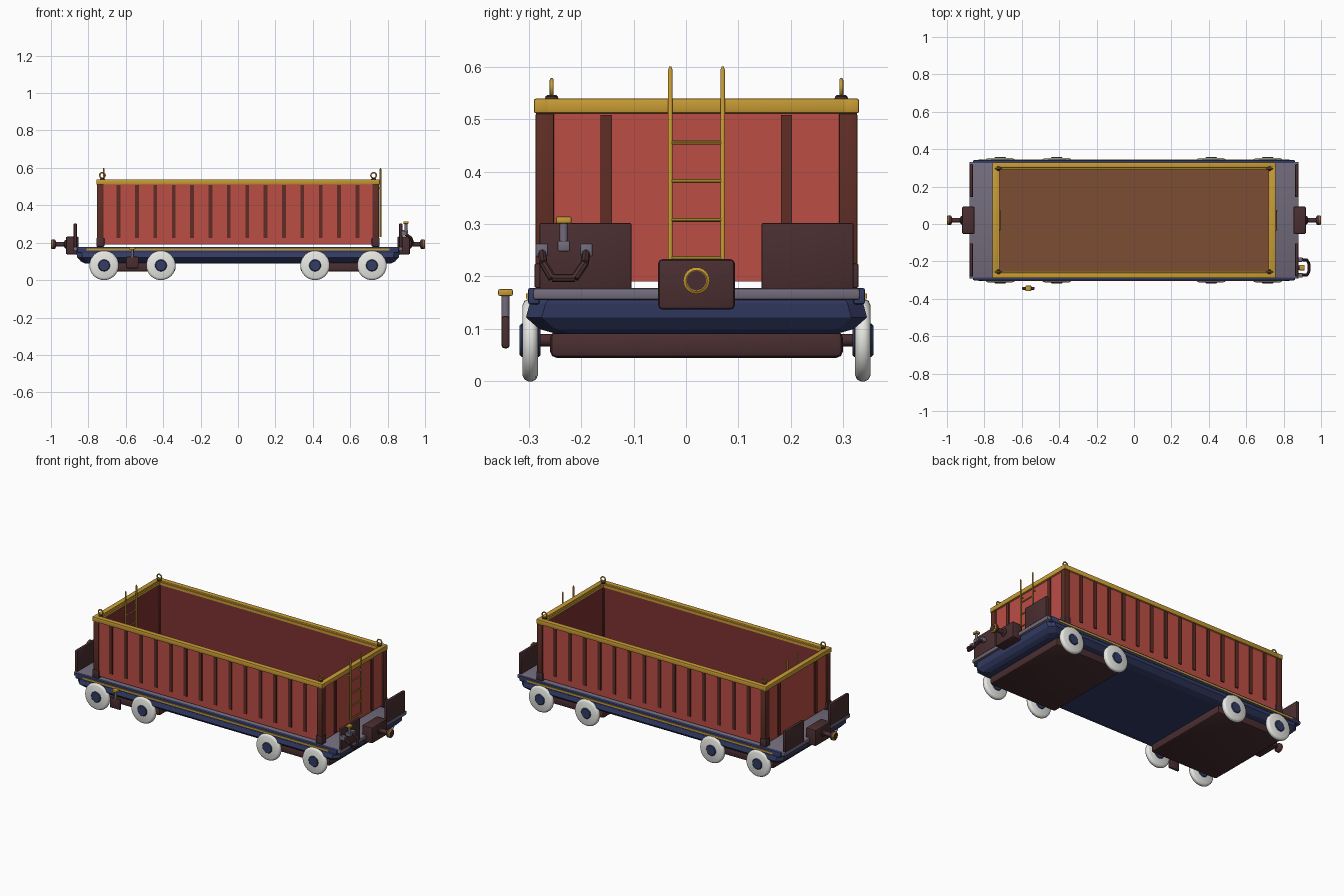
import bpy, bmesh, math
from mathutils import Vector, Matrix

if "Cube" in bpy.data.objects:
    bpy.data.objects.remove(bpy.data.objects["Cube"])

C = 0.02  # wagon centreline in y


def material(name, r, g, b):
    m = bpy.data.materials.new(name)
    m.use_nodes = True
    m.diffuse_color = (r, g, b, 1)
    m.node_tree.nodes["Principled BSDF"].inputs["Base Color"].default_value = (r, g, b, 1)
    return m


RED = material("wall red", .50, .075, .06)
INNER = material("inner dark red", .21, .03, .03)
RIB = material("rib brown", .115, .027, .018)
FLOOR = material("floor brown", .20, .075, .033)
GOLD = material("gold", .58, .33, .035)
DARK = material("dark brown", .068, .027, .03)
BLUE = material("navy blue", .034, .045, .13)
GREY = material("deck grey", .17, .15, .20)
WHITE = material("wheel white", .80, .80, .77)


def finish(name, bm, mat, smooth=False):
    bmesh.ops.recalc_face_normals(bm, faces=bm.faces)
    me = bpy.data.meshes.new(name)
    bm.to_mesh(me)
    bm.free()
    me.materials.append(mat)
    ob = bpy.data.objects.new(name, me)
    bpy.context.collection.objects.link(ob)
    if smooth:
        bpy.context.view_layer.objects.active = ob
        ob.select_set(True)
        bpy.ops.object.shade_smooth_by_angle(angle=math.radians(40))
        ob.select_set(False)
    return ob


def box(name, x, y, z, mat, bevel=0.0):
    """Box from (low, high) pairs."""
    bm = bmesh.new()
    bmesh.ops.create_cube(bm, size=1)
    for v in bm.verts:
        v.co = [(r[0] + r[1]) / 2 + c * (r[1] - r[0]) for c, r in zip(v.co, (x, y, z))]
    if bevel:
        bmesh.ops.bevel(bm, geom=bm.edges[:], offset=bevel, segments=2, profile=.5, affect='EDGES')
    return finish(name, bm, mat, bool(bevel))


def around(c, h):
    return (c - h, c + h)


def lathe(name, profile, place, axis, mat, sides=24):
    """Spin (offset, radius) points around an axis through a point."""
    bm = bmesh.new()
    turn = Vector((0, 0, 1)).rotation_difference(Vector(axis)).to_matrix().to_4x4()
    rings = []
    for d, r in profile:
        rings.append([bm.verts.new((r * math.cos(i * math.tau / sides),
                                    r * math.sin(i * math.tau / sides), d)) for i in range(sides)])
    for a, b in zip(rings, rings[1:]):
        for i in range(sides):
            j = (i + 1) % sides
            bm.faces.new((a[i], a[j], b[j], b[i]))
    bm.faces.new(rings[0])
    bm.faces.new(rings[-1])
    bm.transform(Matrix.Translation(place) @ turn)
    return finish(name, bm, mat, True)


def rod(name, a, b, r, mat, sides=12):
    a, b = Vector(a), Vector(b)
    return lathe(name, [(0, r), ((b - a).length, r)], a, (b - a).normalized(), mat, sides)


def loft(name, levels, mat, cut):
    """Stack of corner-cut rectangles (z, half x, half y)."""
    bm = bmesh.new()
    rings = []
    for z, hx, hy in levels:
        pts = []
        for sx, sy in ((1, 1), (-1, 1), (-1, -1), (1, -1)):
            pair = [(sx * hx, sy * (hy - cut)), (sx * (hx - cut), sy * hy)]
            pts += pair if sx * sy > 0 else pair[::-1]
        rings.append([bm.verts.new((px, py + C, z)) for px, py in pts])
    for a, b in zip(rings, rings[1:]):
        for i in range(8):
            j = (i + 1) % 8
            bm.faces.new((a[i], a[j], b[j], b[i]))
    bm.faces.new(rings[0])
    bm.faces.new(rings[-1])
    return finish(name, bm, mat)


# Chassis hull, deck and underframes
loft("chassis_hull", [(.09, .82, .265), (.10, .84, .30), (.122, .86, .325),
                      (.148, .865, .318), (.160, .865, .31)], BLUE, .03)
box("deck", (-.88, .88), around(C, .312), (.155, .178), GREY, .006)
for s in (-1, 1):
    side = "left" if s > 0 else "right"
    box(side + "_bogie_frame", around(s * .56, .225), around(C, .279), (.045, .095), DARK, .012)
    box(("back" if s > 0 else "front") + "_side_rail", (-.86, .86),
        around(C + s * .310, .011), (.147, .178), BLUE, .004)
    box(("back" if s > 0 else "front") + "_stripe", (-.81, .81),
        around(C + s * .321, .004), (.158, .168), GOLD)

# Wheels with hubs and axles
for x in (-.716, -.412, .412, .716):
    rod("axle", (x, C - .3, .0785), (x, C + .3, .0785), .012, DARK)
    for s in (-1, 1):
        spot = (x, C + s * .317, .0785)
        lathe("wheel", [(-.015, .066), (-.011, .075), (-.004, .0785), (.004, .0785),
                        (.011, .075), (.015, .066)], spot, (0, s, 0), WHITE, 32)
        lathe("wheel_hub", [(-.02, .028), (-.016, .032), (.016, .032), (.02, .028)],
              spot, (0, s, 0), BLUE, 16)

# Open container: floor, walls with dark lining, ribs, rim
box("floor", around(0, .74), around(C, .295), (.19, .205), FLOOR)
for s in (-1, 1):
    box("side_wall", around(0, .743), around(C + s * .291, .009), (.19, .515), RED)
    box("side_lining", around(0, .735), around(C + s * .280, .002), (.2, .515), INNER)
    box("end_wall", around(s * .737, .008), around(C, .30), (.19, .515), RED)
    box("end_lining", around(s * .727, .002), around(C, .281), (.2, .515), INNER)
    for i in range(14):
        box("side_rib", around((i - 6.5) * .0982, .010), around(C + s * .3, .006), (.225, .509), RIB)
    for y in (-.172, .172):
        box("end_rib", around(s * .745, .007), around(C + y, .0105), (.2, .508), RIB)
    box("side_rim", around(0, .757), around(C + s * .295, .015), (.511, .539), GOLD, .004)
    box("side_rim_lip", around(0, .735), around(C + s * .278, .006), (.515, .531), GOLD)
    box("end_rim", around(s * .742, .015), around(C, .31), (.511, .539), GOLD, .004)
    box("end_rim_lip", around(s * .725, .006), around(C, .28), (.515, .531), GOLD)

# Corner posts, feet and lifting rings
for sx in (-1, 1):
    for sy in (-1, 1):
        x, y = sx * .736, C + sy * .289
        box("corner_post", around(x, .018), around(y, .0175), (.18, .511), RIB, .003)
        box("corner_foot", around(x, .021), around(y, .020), (.178, .225), DARK, .004)
        rx, ry = sx * .725, C + sy * .276
        lathe("ring_base", [(0, .013), (.006, .012), (.009, .008)], (rx, ry, .537), (0, 0, 1), DARK, 12)
        bpy.ops.mesh.primitive_torus_add(location=(rx, ry, .560), rotation=(math.pi / 2, 0, 0),
                                         major_radius=.0145, minor_radius=.0038,
                                         major_segments=20, minor_segments=8)
        ring = bpy.context.object
        ring.name = "lifting_ring"
        ring.data.materials.append(GOLD)
        bpy.ops.object.shade_smooth()
        ring.select_set(False)

# Ladders: one outside on the left end, one inside the right end
for x, wall in ((.762, .745), (-.718, -.73)):
    for y in (-.03, .07):
        lathe("ladder_rail", [(0, .0048), (.363, .0048), (.37, .002)], (x, y, .23), (0, 0, 1), GOLD, 10)
        rod("ladder_bracket", (wall, y, .49), (x, y, .49), .004, GOLD, 8)
    for z in (.235, .308, .382, .455):
        rod("ladder_rung", (x, -.03, z), (x, .07, z), .0038, GOLD, 8)

# End plates and couplers
for s in (-1, 1):
    for y in (-.2115, .2115):
        box("end_plate", around(s * .87, .009), around(C + y, .088), (.176, .302), DARK, .004)
    box("coupler_box", around(s * .886, .034), around(C, .073), (.137, .233), DARK, .008)
    lathe("coupler_shaft", [(.91, .022), (.925, .022), (.93, .013), (.972, .013), (.976, .022),
                            (.98, .025), (.994, .025), (.998, .021)], (0, C, .192), (s, 0, 0), DARK)
    lathe("coupler_band", [(.992, .0255), (.996, .0255), (1.0, .020), (.9985, .018)],
          (0, C, .192), (s, 0, 0), GOLD)
    lathe("coupler_face", [(.99, .0185), (1.0, .0185)], (0, C, .192), (s, 0, 0), DARK)

# Brake handle on the left end
loop = [(.89, -.275, .25), (.925, -.272, .225), (.935, -.255, .197),
        (.935, -.212, .197), (.925, -.193, .225), (.89, -.19, .25)]
for a, b in zip(loop, loop[1:]):
    rod("brake_handle", a, b, .008, DARK, 8)
for y in (-.275, -.19):
    box("handle_block", (.872, .902), around(y, .012), (.238, .263), GREY, .003)
box("valve_block", (.875, .91), around(-.233, .012), (.248, .268), GREY, .003)
rod("valve_stem", (.898, -.233, .25), (.898, -.233, .303), .008, GREY)
box("valve_cap", around(.898, .014), around(-.233, .015), (.301, .314), GOLD, .003)

# Side valve below the front edge
box("side_valve_body", around(-.565, .034), around(-.344, .008), (.063, .125), DARK, .006)
rod("side_valve_stem", (-.565, -.344, .12), (-.565, -.344, .165), .008, GREY)
box("side_valve_cap", around(-.565, .016), around(-.344, .014), (.163, .176), GOLD, .003)
